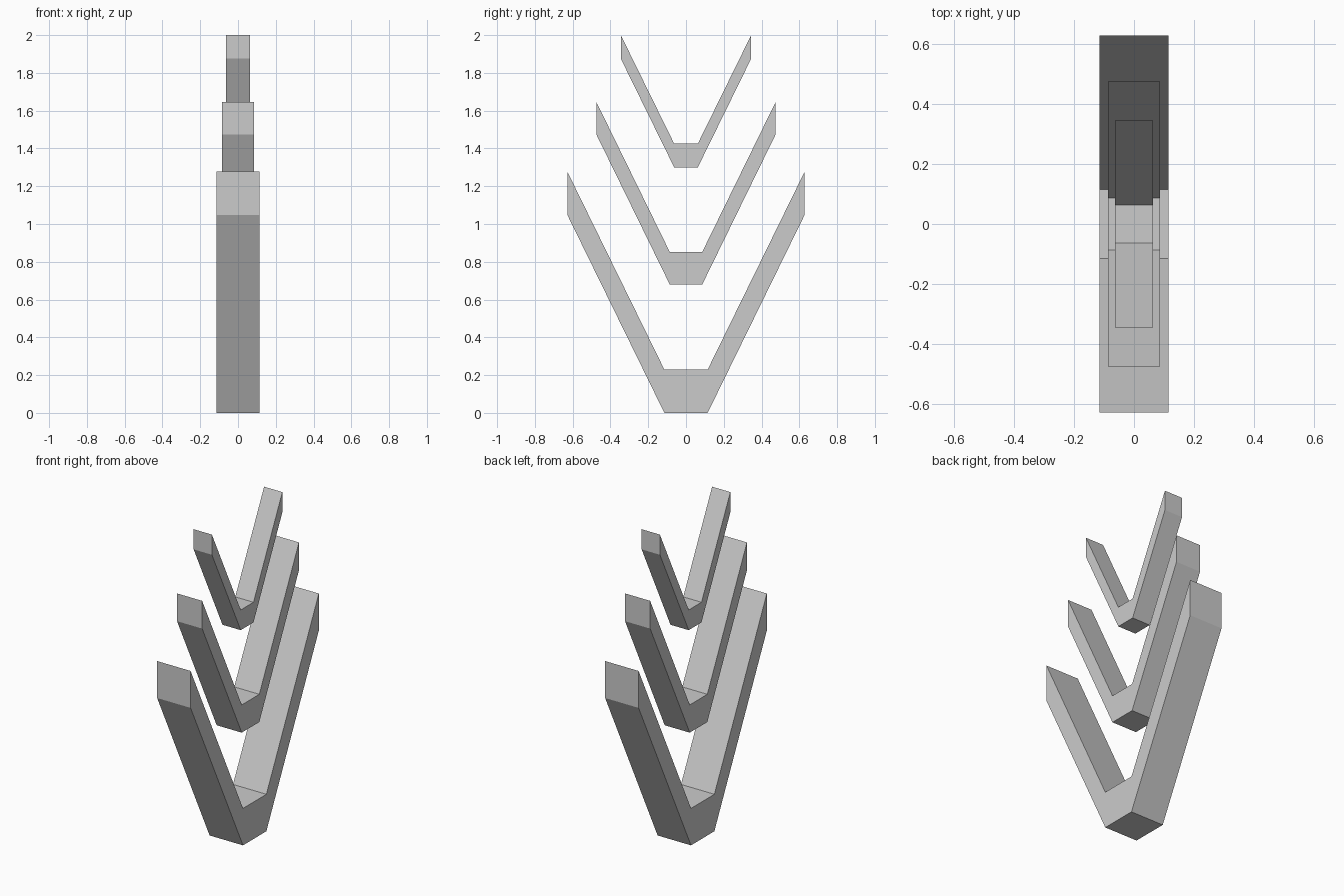
import bpy
import bmesh
from mathutils import Vector

if "Cube" in bpy.data.objects:
    bpy.data.objects.remove(bpy.data.objects["Cube"])


def chevron(name, half, reach, base_z, tip_z):
    """Cube with its two y sides extruded outward and upward into wings."""
    bm = bmesh.new()
    bmesh.ops.create_cube(bm, size=2 * half)
    bmesh.ops.translate(bm, verts=bm.verts, vec=(0, 0, base_z + half))
    bm.normal_update()
    sides = [(f, 1 if f.normal.y > 0 else -1) for f in bm.faces if abs(f.normal.y) > 0.9]
    for face, sign in sides:
        tip = bmesh.ops.extrude_discrete_faces(bm, faces=[face])["faces"][0]
        offset = Vector((0, sign * (reach - half), tip_z - base_z))
        bmesh.ops.translate(bm, verts=tip.verts, vec=offset)
    bmesh.ops.recalc_face_normals(bm, faces=bm.faces)
    mesh = bpy.data.meshes.new(name)
    bm.to_mesh(mesh)
    bm.free()
    obj = bpy.data.objects.new(name, mesh)
    bpy.context.collection.objects.link(obj)
    return obj


# Three stacked chevrons, shrinking upward
chevron("lower_chevron", 0.1145, 0.628, 0.0, 1.048)
chevron("middle_chevron", 0.086, 0.474, 0.68, 1.473)
chevron("upper_chevron", 0.0625, 0.345, 1.30, 1.875)
